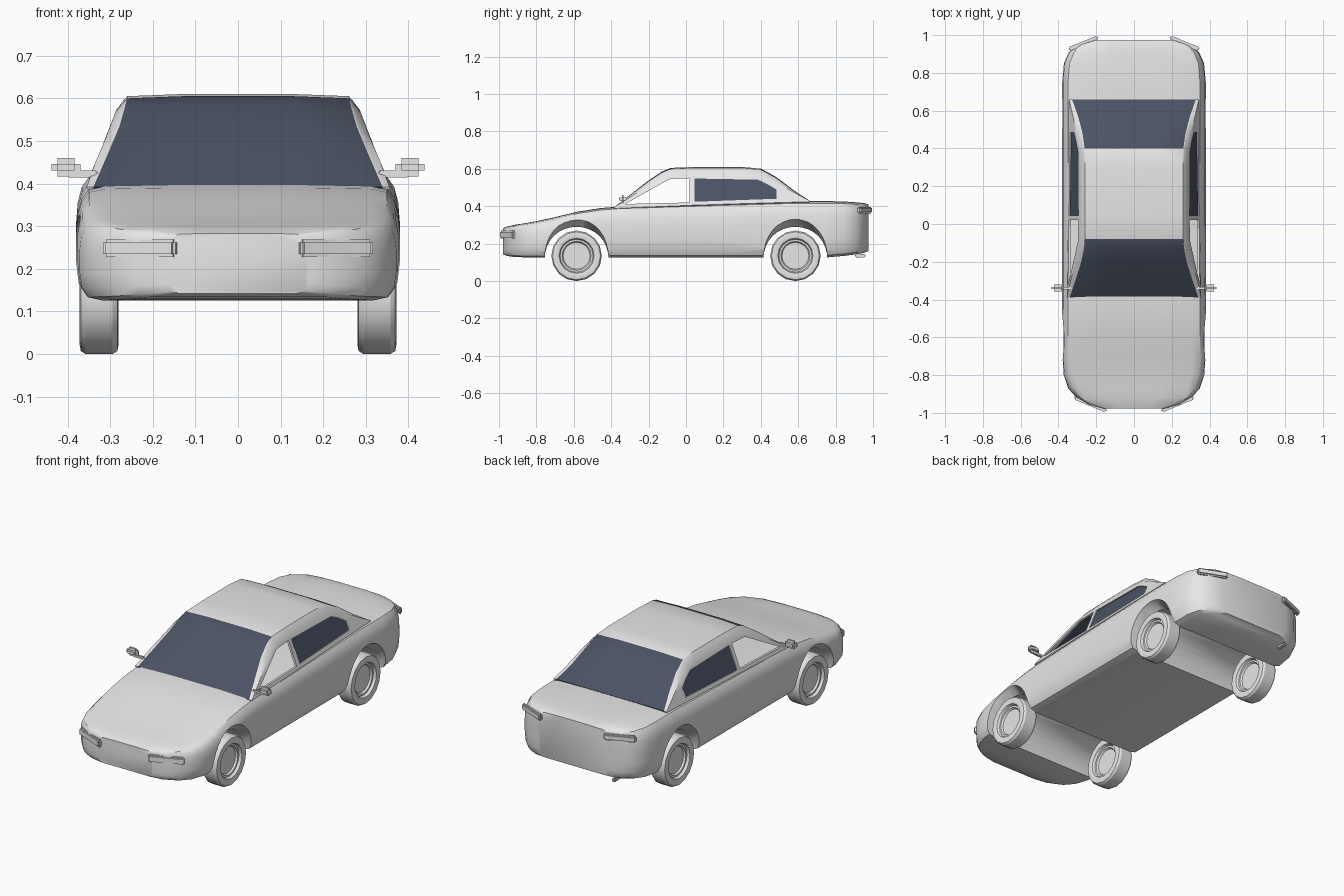
import bpy, bmesh, math
from mathutils import Matrix, Vector

if "Cube" in bpy.data.objects:
    bpy.data.objects.remove(bpy.data.objects["Cube"])


def material(name, rgb):
    m = bpy.data.materials.new(name)
    m.use_nodes = True
    m.diffuse_color = (*rgb, 1)
    m.node_tree.nodes["Principled BSDF"].inputs["Base Color"].default_value = (*rgb, 1)
    return m


GREY = material("light grey", (0.8, 0.8, 0.8))
GLASS = material("dark glass", (0.07, 0.085, 0.125))


def finish(name, bm, mats, angle=35):
    bmesh.ops.recalc_face_normals(bm, faces=bm.faces)
    me = bpy.data.meshes.new(name)
    bm.to_mesh(me)
    bm.free()
    ob = bpy.data.objects.new(name, me)
    bpy.context.collection.objects.link(ob)
    for m in mats:
        me.materials.append(m)
    select(ob)
    bpy.ops.object.shade_smooth_by_angle(angle=math.radians(angle))
    return ob


def select(ob):
    bpy.ops.object.select_all(action='DESELECT')
    ob.select_set(True)
    bpy.context.view_layer.objects.active = ob


def loft(sections, closed=True, caps=True):
    bm = bmesh.new()
    rings = [[bm.verts.new(p) for p in s] for s in sections]
    n = len(rings[0])
    for a, b in zip(rings, rings[1:]):
        for i in range(n if closed else n - 1):
            j = (i + 1) % n
            bm.faces.new((a[i], a[j], b[j], b[i]))
    if caps:
        bm.faces.new(rings[0])
        bm.faces.new(rings[-1])
    return bm


def cut(target, cutter):
    mod = target.modifiers.new("cut", 'BOOLEAN')
    mod.operation, mod.solver, mod.object = 'DIFFERENCE', 'EXACT', cutter
    select(target)
    bpy.ops.object.modifier_apply(modifier=mod.name)
    bpy.data.objects.remove(cutter)


def lerp(table, v):
    for (a, fa), (b, fb) in zip(table, table[1:]):
        if v <= b:
            return fa + (fb - fa) * max(0, v - a) / (b - a)
    return table[-1][1]


# Body: cross-sections (y, half width, bottom, top) from nose to tail
BODY = [(-.978, .165, .142, .283), (-.955, .245, .134, .292), (-.92, .305, .129, .3), (-.87, .348, .127, .308),
        (-.8, .372, .125, .32), (-.7, .379, .125, .342), (-.58, .38, .125, .371), (-.46, .38, .125, .39),
        (-.36, .38, .125, .398), (.1, .38, .125, .413), (.6, .38, .125, .428), (.75, .38, .126, .428),
        (.85, .371, .135, .425), (.91, .345, .143, .421), (.95, .295, .15, .417), (.975, .215, .16, .41)]


def body_section(y, w, zb, zt):
    h = zt - zb
    half = [(.84, 0), (.94, .04), (.985, .16), (1, .35), (1, .6), (.99, .76), (.965, .88), (.92, .96), (.82, .99), (.4, 1)]
    pts = [(w * u, y, zb + h * v) for u, v in half]
    return pts + [(-x, y, z) for x, y, z in reversed(pts)]


body = finish("body_shell", loft([body_section(*s) for s in BODY]), [GREY])

# Wheel tunnels with flared outer lips
AXLES = (-.585, .585)


def arch(x, yc, half, height):
    pts = []
    for i in range(17):
        a = math.pi * i / 16
        pts.append((x, yc + half * math.cos(a), .1 + height * math.sin(a) ** .85))
    return [(x, yc + half, .05)] + pts + [(x, yc - half, .05)]


for yc in AXLES:
    rings = [arch(x, yc, .172, h) for x, h in
             ((-.5, .25), (-.375, .23), (-.33, .19), (.33, .19), (.375, .23), (.5, .25))]
    cut(body, finish("arch_cutter", loft(rings), [GREY]))
select(body)
bpy.ops.object.shade_smooth_by_angle(angle=math.radians(35))

# Cabin shell: (y, roof height) along the roof line
ROOF = [(-.388, .392), (-.3, .458), (-.2, .533), (-.13, .58), (-.08, .6), (.05, .605),
        (.3, .605), (.4, .596), (.48, .553), (.57, .488), (.66, .43)]
EDGE = [(.39, .34), (.43, .328), (.47, .303), (.54, .276), (.6, .26)]
SIDE = [(.39, .356), (.43, .343), (.5, .313), (.57, .287), (.61, .265)]
BELT = [(-.39, .388), (.1, .408), (.66, .424)]


def cabin_section(y, zt):
    zb = lerp(BELT, y)
    rise = max(zt - zb, .004)
    shoulder = zb + rise * .84
    mid = (zb + shoulder) / 2
    e = lerp(EDGE, zt)
    crown = .005 * min(1, rise / .15)
    half = [(lerp(SIDE, zb), zb), (lerp(SIDE, mid), mid), (lerp(SIDE, shoulder), shoulder),
            (e + .007, zb + rise * .96), (e, zt), (e * .5, zt + crown)]
    pts = [(x, y, z) for x, z in half]
    return pts + [(0, y, zt + crown)] + [(-x, y, z) for x, y, z in reversed(pts)]


bm = loft([cabin_section(*s) for s in ROOF], closed=False, caps=False)
for f in bm.faces:
    c = f.calc_center_median()
    top = all(abs(v.co.x) <= lerp(EDGE, v.co.z) + .003 for v in f.verts)
    if top and (c.y < -.08 or c.y > .4):
        f.material_index = 1
cabin = finish("cabin", bm, [GREY, GLASS], 40)
mod = cabin.modifiers.new("thickness", 'SOLIDIFY')
mod.thickness, mod.offset = .012, -1
select(cabin)
bpy.ops.object.modifier_apply(modifier=mod.name)

# Side windows: open at the front, glazed at the rear
FRONT_WINDOW = [(-.325, .412), (-.09, .544), (.02, .55), (.02, .42)]
REAR_WINDOW = [(.045, .424), (.045, .548), (.385, .542), (.44, .516), (.485, .488), (.485, .44)]
for outline in (FRONT_WINDOW, REAR_WINDOW):
    rings = [[(x, y, z) for y, z in outline] for x in (-.5, .5)]
    cut(cabin, finish("window_cutter", loft(rings), [GREY]))
select(cabin)
bpy.ops.object.shade_smooth_by_angle(angle=math.radians(40))


def glass_x(z):
    return .343 - (z - .43) * .41 - .006


for side, s in (("left", 1), ("right", -1)):
    rings = [[(s * (glass_x(z) - d), y, z) for y, z in REAR_WINDOW] for d in (0, .005)]
    finish(side + "_rear_side_window", loft(rings), [GLASS])


# Rounded bars: lamps, mirrors and stalks
def bar(name, a, b, height, depth, bevel):
    a, b = Vector(a), Vector(b)
    d = b - a
    bm = bmesh.new()
    bmesh.ops.create_cube(bm, size=1)
    bmesh.ops.scale(bm, vec=(d.length, depth, height), verts=bm.verts)
    bmesh.ops.bevel(bm, geom=bm.edges[:], offset=bevel, segments=2, affect='EDGES')
    turn = Matrix.Rotation(math.atan2(d.y, d.x), 4, 'Z')
    bmesh.ops.transform(bm, matrix=Matrix.Translation((a + b) / 2) @ turn, verts=bm.verts)
    return finish(name, bm, [GREY])


for side, s in (("left", 1), ("right", -1)):
    bar(side + "_headlamp", (s * .145, -.988, .248), (s * .315, -.918, .248), .042, .022, .007)
    bar(side + "_tail_lamp", (s * .19, .988, .379), (s * .345, .925, .379), .036, .022, .007)
    bar(side + "_mirror_stalk", (s * .33, -.34, .422), (s * .4, -.34, .422), .016, .014, .003)
    bar(side + "_mirror", (s * .37, -.338, .438), (s * .438, -.338, .438), .044, .038, .014)
bar("exhaust_pipe", (-.228, .903, .135), (-.228, .96, .135), .02, .02, .005)

# Wheels: revolved tyre and hub profile of (x offset, radius)
HALF = [(.018, 0), (.018, .072), (.028, .078), (.028, .088), (.042, .094), (.046, .112), (.043, .128), (.032, .135)]
PROFILE = HALF + [(-x, r) for x, r in reversed(HALF)]
for end, yc in zip(("front", "rear"), AXLES):
    for side, s in (("left", 1), ("right", -1)):
        bm = bmesh.new()
        vs = [bm.verts.new((x, 0, r)) for x, r in PROFILE]
        es = [bm.edges.new(p) for p in zip(vs, vs[1:])]
        bmesh.ops.spin(bm, geom=vs + es, cent=(0, 0, 0), axis=(1, 0, 0), angle=math.tau, steps=16)
        bmesh.ops.remove_doubles(bm, verts=bm.verts, dist=.0005)
        bmesh.ops.translate(bm, vec=(s * .326, yc, .135), verts=bm.verts)
        finish(end + "_" + side + "_wheel", bm, [GREY], 30)
